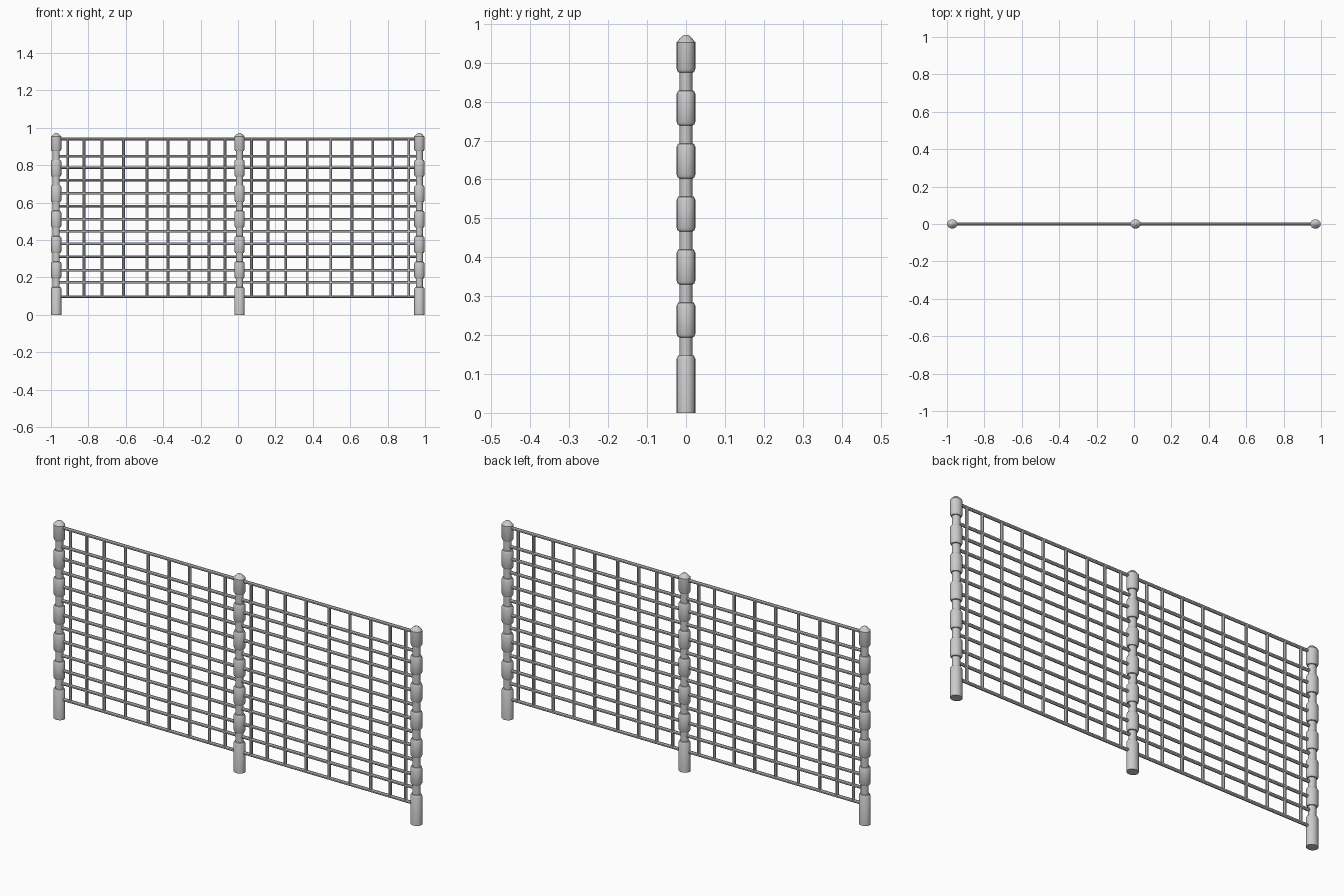
import bpy, bmesh, math
from mathutils import Vector, Matrix

if "Cube" in bpy.data.objects:
    bpy.data.objects.remove(bpy.data.objects["Cube"])

POSTS = [-0.972, 0.008, 0.970]
RAILS = [0.097, 0.174, 0.238, 0.311, 0.380, 0.447, 0.511,
         0.581, 0.650, 0.720, 0.787, 0.847, 0.940]
BARS = [-0.911, -0.823, -0.727, -0.612, -0.487, -0.374, -0.262, -0.155, -0.070]
R, NECK, LIP = 0.0245, 0.0165, 0.0205
ROD = 0.0078


def finish(name, bm):
    bmesh.ops.recalc_face_normals(bm, faces=bm.faces)
    mesh = bpy.data.meshes.new(name)
    bm.to_mesh(mesh)
    bm.free()
    obj = bpy.data.objects.new(name, mesh)
    bpy.context.collection.objects.link(obj)
    bpy.context.view_layer.objects.active = obj
    bpy.ops.object.select_all(action='DESELECT')
    obj.select_set(True)
    bpy.ops.object.shade_smooth_by_angle(angle=math.radians(30))
    return obj


def lathe(name, profile, x, sides=16, stretch=1.14):
    bm = bmesh.new()
    rings = []
    for r, z in profile:
        rings.append([bm.verts.new((x + stretch * r * math.cos(2 * math.pi * i / sides),
                                    r * math.sin(2 * math.pi * i / sides), z))
                      for i in range(sides)])
    for a, b in zip(rings, rings[1:]):
        for i in range(sides):
            j = (i + 1) % sides
            bm.faces.new((a[i], a[j], b[j], b[i]))
    bm.faces.new(rings[0])
    bm.faces.new(rings[-1])
    return finish(name, bm)


def rod(name, a, b, sides=8):
    a, b = Vector(a), Vector(b)
    bm = bmesh.new()
    bmesh.ops.create_cone(bm, cap_ends=True, segments=sides, radius1=ROD,
                          radius2=ROD, depth=(b - a).length)
    m = (b - a).to_track_quat('Z', 'Y').to_matrix().to_4x4()
    m.translation = (a + b) / 2
    # half-step turn puts a flat side to the front
    bm.transform(m @ Matrix.Rotation(math.pi / sides, 4, 'Z'))
    return finish(name, bm)


# turned post profile: base, five chamfered beads, capped top bead
profile = [(R, 0), (R, 0.138), (LIP, 0.147), (NECK, 0.148)]
for k in range(6):
    z = 0.194 + k * 0.1362
    profile += [(NECK, z), (LIP, z + 0.001), (R, z + 0.010)]
    if k < 5:
        profile += [(R, z + 0.080), (LIP, z + 0.089), (NECK, z + 0.090)]
profile += [(R, 0.952), (0.012, 0.967), (0.006, 0.971)]

for n, x in zip(("left", "middle", "right"), POSTS):
    lathe(n + "_post", profile, x)

# horizontal rails, one per bay
for side, x0, x1 in (("left", POSTS[0], POSTS[1]), ("right", POSTS[1], POSTS[2])):
    for i, z in enumerate(RAILS):
        rod(f"{side}_rail_{i}", (x0, 0, z), (x1, 0, z))

# vertical bars, same spacing in both bays
for side, dx in (("left", 0), ("right", 0.983)):
    for i, x in enumerate(BARS):
        rod(f"{side}_bar_{i}", (x + dx, 0, RAILS[0]), (x + dx, 0, RAILS[-1]))
